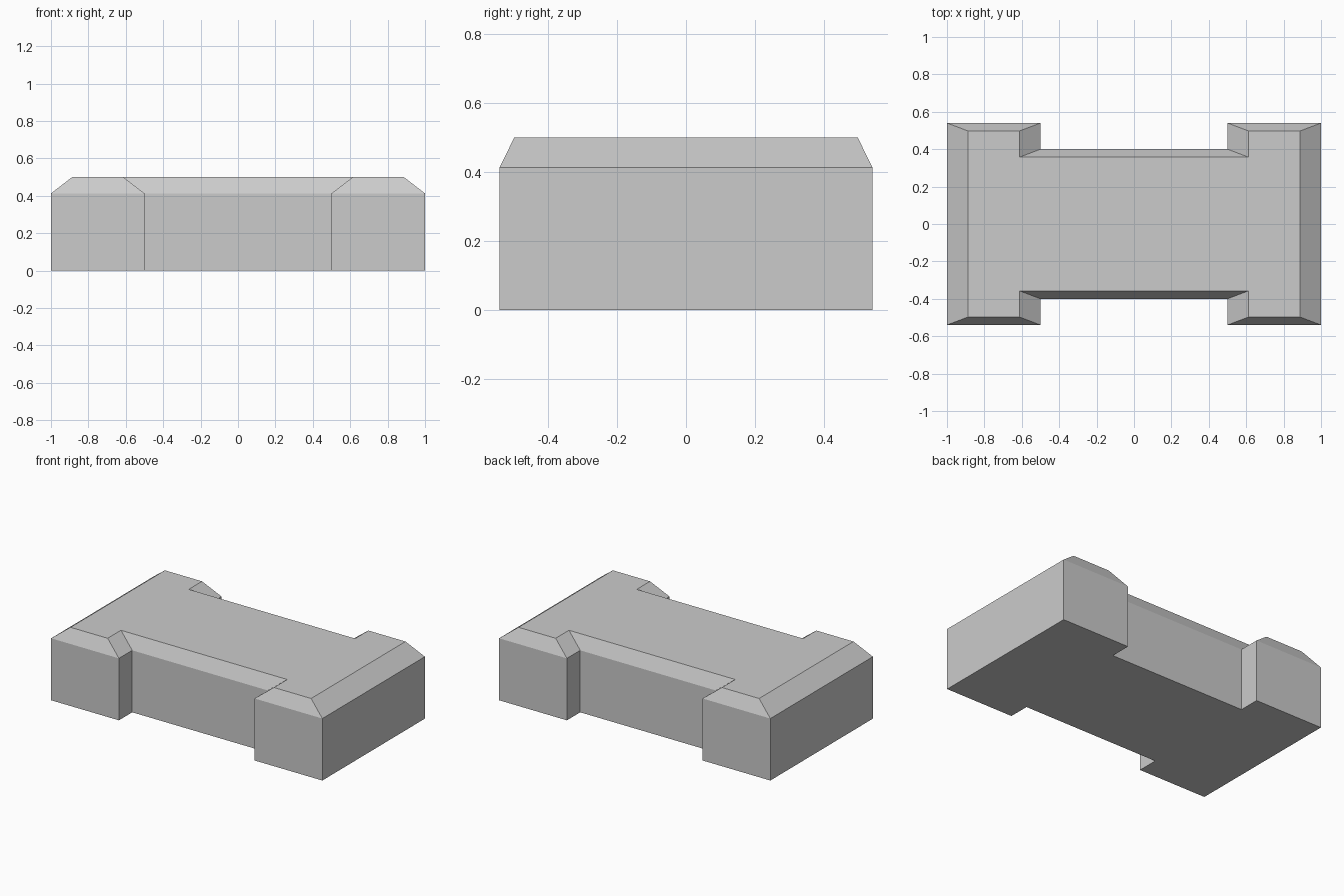
import bpy, bmesh

if "Cube" in bpy.data.objects:
    bpy.data.objects.remove(bpy.data.objects["Cube"])

# One quadrant of the H-shaped outline: outer edge, and the chamfered top edge
OUTER = [(1.0, 0.54), (0.5, 0.54), (0.5, 0.4)]
INNER = [(0.887, 0.497), (0.613, 0.497), (0.613, 0.357)]


def ring(bm, quarter, z):
    """Mirror a quadrant into a full counter-clockwise loop of vertices."""
    pts = []
    for sx, sy, step in ((1, 1, 1), (-1, 1, -1), (-1, -1, 1), (1, -1, -1)):
        pts += [(sx * x, sy * y, z) for x, y in quarter[::step]]
    return [bm.verts.new(p) for p in pts]


def bridge(bm, low, high):
    n = len(low)
    for i in range(n):
        j = (i + 1) % n
        bm.faces.new((low[i], low[j], high[j], high[i]))


# Block: straight walls, then a sloped chamfer up to the flat top
bm = bmesh.new()
rings = [ring(bm, OUTER, 0.0), ring(bm, OUTER, 0.413), ring(bm, INNER, 0.5)]
for low, high in zip(rings, rings[1:]):
    bridge(bm, low, high)
bm.faces.new(rings[0][::-1])
bm.faces.new(rings[-1])
bmesh.ops.recalc_face_normals(bm, faces=bm.faces)

mesh = bpy.data.meshes.new("chamfered_block")
bm.to_mesh(mesh)
bm.free()
block = bpy.data.objects.new("chamfered_block", mesh)
bpy.context.collection.objects.link(block)
